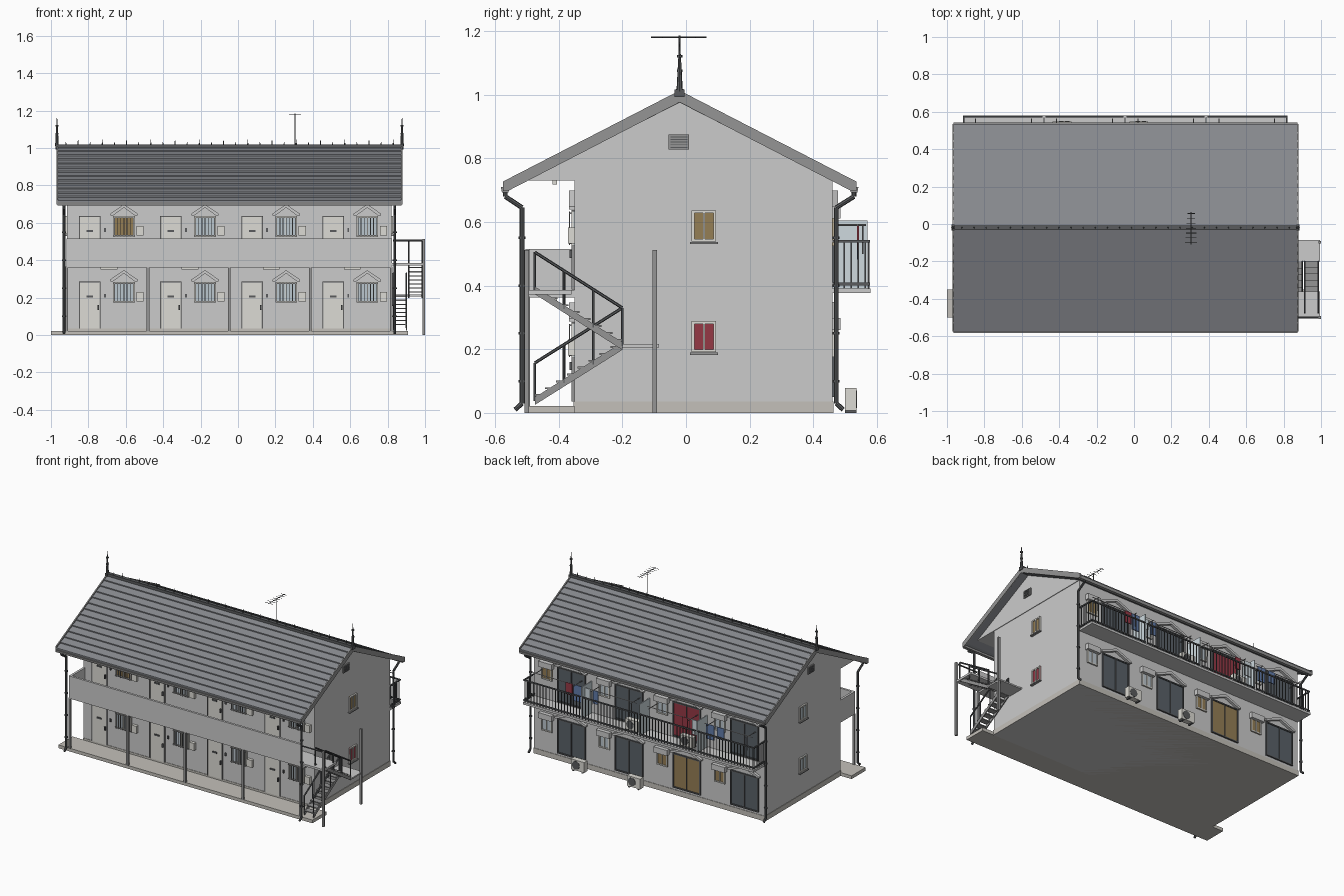
import bpy, bmesh
from mathutils import Vector, Matrix

if "Cube" in bpy.data.objects:
    bpy.data.objects.remove(bpy.data.objects["Cube"])

COL = {"dark": (.10, .105, .11), "tile": (.24, .25, .27), "trim": (.3, .3, .3), "wall": (.62, .62, .62),
       "stone": (.55, .53, .49), "cream": (.72, .71, .66), "pane": (.5, .57, .62), "glass": (.1, .12, .14),
       "brown": (.3, .21, .09), "red": (.3, .04, .06), "blue": (.12, .2, .4), "panel": (.62, .7, .74)}
mats, parts = {}, {}
for n, c in COL.items():
    mats[n] = bpy.data.materials.new(n)
    mats[n].diffuse_color = (*c, 1)

def part(name, mat):
    if name not in parts:
        parts[name] = (bmesh.new(), mat)
    return parts[name][0]

def box(name, mat, x0, x1, y0, y1, z0, z1):
    m = Matrix.Translation(((x0+x1)/2, (y0+y1)/2, (z0+z1)/2)) @ Matrix.Diagonal((abs(x1-x0), abs(y1-y0), abs(z1-z0), 1))
    bmesh.ops.create_cube(part(name, mat), size=1, matrix=m)

def prism(name, mat, prof, a, b, axis="x"):
    # profile is (y,z) swept along x, or (x,z) swept along y
    bm = part(name, mat)
    f = (lambda p, t: (t, p[0], p[1])) if axis == "x" else (lambda p, t: (p[0], t, p[1]))
    A, B = ([bm.verts.new(f(p, t)) for p in prof] for t in (a, b))
    bm.faces.new(A)
    bm.faces.new(B[::-1])
    for i in range(len(prof)):
        j = (i+1) % len(prof)
        bm.faces.new((A[j], A[i], B[i], B[j]))

def rod(name, mat, pts, r, n=6, r2=None):
    for p, q in zip(pts, pts[1:]):
        p, q = Vector(p), Vector(q)
        m = Matrix.Translation((p+q)/2) @ (q-p).to_track_quat('Z', 'Y').to_matrix().to_4x4()
        bmesh.ops.create_cone(part(name, mat), cap_ends=True, segments=n, radius1=r,
                              radius2=r if r2 is None else r2, depth=(q-p).length, matrix=m)

X0, X1, YF, YB, YR, P = -.915, .82, -.35, .46, -.02, .43375

def wbox(wall, name, mat, u0, u1, d0, d1, z0, z1):
    # box attached to a wall; d is the distance outwards
    if wall == "front": box(name, mat, u0, u1, YF-d1, YF-d0, z0, z1)
    elif wall == "back": box(name, mat, u0, u1, YB+d0, YB+d1, z0, z1)
    elif wall == "right": box(name, mat, X1+d0, X1+d1, u0, u1, z0, z1)
    else: box(name, mat, X0-d1, X0-d0, u0, u1, z0, z1)

def window(wall, name, frame, glass, u0, u1, z0, z1, t=.008):
    wbox(wall, name+"_pane_"+glass, glass, u0, u1, 0, .004, z0, z1)
    for a, b, c, d in ((u0, u0+t, z0, z1), (u1-t, u1, z0, z1), (u0+t, u1-t, z0, z0+t),
                       (u0+t, u1-t, z1-t, z1), ((u0+u1)/2-t/3, (u0+u1)/2+t/3, z0+t, z1-t)):
        wbox(wall, name+"_frame", frame, a, b, 0, .01, c, d)

def hood(name, cx, w, z, h, y0, y1):
    t = .016
    prism(name, "wall", [(cx-w, z), (cx, z+h), (cx+w, z), (cx+w, z-t*.6), (cx+w-t, z-t*.6), (cx, z+h-t*1.1),
                         (cx-w+t, z-t*.6), (cx-w, z-t*.6)], y0, y1, "y")

# main body, plinth and gable attic
box("walls", "wall", X0, X1, YF, YB, 0, .735)
box("plinth", "stone", X0-.003, X1+.003, YF-.003, YB+.003, 0, .035)
prism("gable_attic", "wall", [(-.525, .73), (.485, .73), (YR, .98)], X0-.004, X1+.004)

# stepped tile roof
RX0, RX1, N = -.965, .875, 13
def slope(s, run):
    pts = []
    for i in range(N):
        a, b = i/N, (i+1)/N
        pts += [(YR+s*run*a, 1.003-.29*a), (YR+s*run*b, 1.01-.29*b)]
    return pts
prism("tile_roof", "tile", slope(-1, .555)[::-1] + slope(1, .555)[1:] + [(.535, .695), (.5, .71), (YR, .975), (-.54, .71), (-.575, .695)], RX0, RX1)
for x in (RX0-.005, RX1-.003):
    prism("barge_boards", "trim", [(-.575, .727), (YR, 1.013), (.535, .727), (.535, .697), (.52, .697), (YR, .976), (-.56, .697), (-.575, .697)], x, x+.008)

# ridge cap, spikes and finials
box("ridge_cap", "dark", RX0, RX1, YR-.012, YR+.012, 1.0, 1.018)
for i in range(28):
    x = -.92+i*1.75/27
    rod("ridge_spikes", "dark", [(x, YR, 1.015), (x, YR, 1.045 if i % 2 else 1.032)], .004, 5, .0008)
for x in (-.968, .877):
    box("finials", "dark", x-.008, x+.008, YR-.016, YR+.016, .992, 1.016)
    rod("finials", "dark", [(x, YR, 1.01), (x, YR, 1.12)], .010, 8, .004)
    rod("finials", "dark", [(x, YR, 1.12), (x, YR, 1.165)], .004, 8, .0008)
    for z in (1.03, 1.075, 1.12):
        rod("finials", "dark", [(x, YR, z-.004), (x, YR, z+.004)], .009, 8)

# aerial
rod("aerial", "dark", [(.305, YR, 1.0), (.305, YR, 1.185)], .0028)
rod("aerial", "dark", [(.305, -.11, 1.18), (.305, .065, 1.18)], .002)
for i in range(7):
    y, w = -.1+i*.026, .032-.002*i
    rod("aerial", "dark", [(.305-w, y, 1.18), (.305+w, y, 1.18)], .0015, 4)

# gutters and downpipes
for s, ye, yw in ((-1, -.568, -.515), (1, .528, .472)):
    prism("gutters", "trim", [(ye-.014, .71), (ye-.01, .692), (ye+.01, .692), (ye+.014, .71)], RX0, RX1)
    for x in (-.93, .838):
        rod("downpipes", "dark", [(x, ye, .695), (x, ye, .68), (x, yw, .645), (x, yw, .03), (x, yw+s*.022, .01)], .0075, 8)
        for z in (.1, .25, .4, .55):
            rod("pipe_clips", "dark", [(x, yw, z-.004), (x, yw, z+.004)], .011, 8)

# front walkway: slabs, parapet, posts
box("ground_walkway", "stone", -1.0, .91, -.5, YF, 0, .022)
box("upper_walkway", "wall", X0, X1, -.495, YF, .362, .386)
box("parapet", "wall", X0-.003, X1+.003, -.505, -.49, .362, .515)
box("parapet", "wall", X0-.003, X0+.012, -.49, YF, .362, .515)
for i in range(5):
    x = X0+i*P
    box("walkway_posts", "trim", x-.007, x+.007, -.505, -.49, .02, .365)

# front doors and windows, two floors of four units
for i in range(4):
    ux = X0+i*P
    for f, zb in enumerate((.035, .387)):
        d0, d1, top = ux+.065, ux+.18, zb+.25
        wbox("front", "doors", "cream", d0+.005, d1-.005, 0, .006, zb, top-.005)
        for a, b, c, d in ((d0, d0+.006, zb, top), (d1-.006, d1, zb, top), (d0, d1, top-.006, top)):
            wbox("front", "door_frames", "trim", a, b, 0, .009, c, d)
        wbox("front", "door_handles", "dark", d0+.04, d0+.075, 0, .012, zb+.165, zb+.175)
        wbox("front", "door_handles", "dark", d1-.016, d1-.008, 0, .016, zb+.1, zb+.125)
        wbox("front", "intercoms", "dark", ux+.198, ux+.208, 0, .008, zb+.165, zb+.185)
        w0, w1 = ux+.247, ux+.363
        window("front", "front_window", "cream", "brown" if f and not i else "pane", w0, w1, zb+.138, zb+.248)
        for k in range(7):
            x = w0+.008+k*(w1-w0-.016)/6
            wbox("front", "window_bars", "trim", x-.002, x+.002, .014, .018, zb+.14, zb+.245)
        for z in (.145, .24):
            wbox("front", "window_bars", "trim", w0, w1, .008, .018, zb+z-.002, zb+z+.002)
        hood("front_hoods", (w0+w1)/2, .073, zb+.262, .05, YF-.018, YF)
        wbox("front", "meter_boxes", "cream", ux+.372, ux+.41, 0, .02, zb+.145, zb+.195)
        zl = (.355, .722)[f]
        box("ceiling_lamps", "cream", ux+.18, ux+.27, -.42, -.405, zl-.004, zl+.01)

# side windows and gable vents
for wall, c in (("right", ("red", "brown")), ("left", ("pane", "pane"))):
    for z, col in zip((.185, .533), c):
        window(wall, "side_window", "cream", col, .018, .095, z+.006, z+.103)
        wbox(wall, "side_sills", "trim", .012, .1, 0, .016, z-.003, z+.004)
    wbox(wall, "gable_vents", "trim", -.055, .01, 0, .012, .827, .875)
    for k in range(5):
        wbox(wall, "vent_louvres", "dark", -.049, .004, .01, .015, .833+k*.008, .836+k*.008)

# back glass doors and small windows
door_c = (("glass", "brown", "glass", "glass"), ("glass", "red", "glass", "glass"))
win_c = (("brown", "brown", "pane", "pane"), ("pane", "pane", "pane", "brown"))
for i in range(4):
    ux = X0+i*P
    for f, zb in enumerate((.05, .4)):
        window("back", "patio_door", "dark", door_c[f][i], ux+.045, ux+.255, zb, zb+.235)
        hood("back_hoods", ux+.15, .118, zb+.248, .05, YB, YB+.018)
        window("back", "back_window", "cream", win_c[f][i], ux+.295, ux+.375, zb+.125, zb+.225)
        wbox("back", "shutter_boxes", "wall", ux+.285, ux+.385, 0, .026, zb+.21, zb+.248)

# back balcony: slab, railings, dividers, clothes poles
box("balcony_slab", "wall", X0, X1, YB, .58, .376, .391)
for i in range(4):
    a, b = X0+i*P+.008, X0+(i+1)*P-.008
    for z in (.405, .54):
        box("balcony_rails", "dark", a, b, .57, .578, z-.004, z+.004)
    for k in range(19):
        x = a+.003+k*(b-a-.006)/18
        box("balcony_bars", "dark", x-.002, x+.002, .572, .576, .391, .54)
    if i:
        box("balcony_dividers", "panel", a-.011, a-.005, YB, .57, .391, .605)
    rod("clothes_poles", "wall", [(a+.03, .54, .59), (b-.03, .54, .59)], .003)
    for x in (a+.06, b-.06):
        rod("pole_arms", "trim", [(x, YB, .59), (x, .565, .59)], .003)
        rod("pole_arms", "trim", [(x, .555, .59), (x, .555, .5)], .002)
for x in (X0+.004, X1-.004):
    for z in (.405, .54):
        box("balcony_rails", "dark", x-.004, x+.004, YB, .578, z-.004, z+.004)
    for k in range(5):
        y = .475+k*.022
        box("balcony_bars", "dark", x-.002, x+.002, y-.002, y+.002, .391, .54)

# laundry
for x, w, h, c in ((.5, .05, .08, "red"), (.44, .06, .11, "blue"), (.36, .04, .07, "panel"), (.3, .04, .09, "blue"),
                   (-.37, .04, .08, "red"), (-.45, .05, .1, "panel"), (-.56, .06, .1, "blue"), (-.64, .05, .08, "blue")):
    box("laundry_"+c, c, x-w/2, x+w/2, .537, .543, .592-h, .592)

# air conditioner outdoor units
for x, y, z in ((.44, .518, 0), (.02, .518, 0), (.025, .53, .391), (-.385, .53, .391)):
    box("aircon_units", "cream", x-.05, x+.05, y-.018, y+.018, z+.008, z+.078)
    for s in (-.035, .035):
        box("aircon_feet", "dark", x+s-.005, x+s+.005, y-.018, y+.018, z, z+.008)
    rod("aircon_fans", "dark", [(x+.012, y+.017, z+.043), (x+.012, y+.02, z+.043)], .028, 16)

# outside staircase: two flights, landings, rails, posts
def flight(x0, x1, za, zb, ya, yb, rail_x):
    for x in (x0, x1-.006):
        prism("stair_stringers", "trim", [(ya, za-.012), (yb, zb-.012), (yb, zb+.012), (ya, za+.012)], x, x+.006)
    for k in range(8):
        t = (k+.5)/8
        y, z = ya+(yb-ya)*t, za+(zb-za)*t+.008
        box("stair_treads", "trim", x0, x1, y-.02, y+.02, z-.003, z+.003)
    for x in rail_x:
        rod("stair_rails", "dark", [(x, ya, za+.12), (x, yb, zb+.12)], .005)
        for k in range(4):
            y, z = ya+(yb-ya)*k/3, za+(zb-za)*k/3
            rod("stair_rails", "dark", [(x, y, z), (x, y, z+.12)], .004)
flight(.828, .903, .037, .21, -.475, -.2, (.831, .9))
flight(.91, .988, .21, .385, -.2, -.475, (.913, .985))
box("mid_landing", "wall", X1, .995, -.2, -.085, .206, .216)
box("top_landing", "wall", X1, .995, -.5, -.36, .372, .386)
for y in (-.098, -.5):
    box("stair_posts", "trim", .986, 1.0, y-.007, y+.007, 0, .512)
rod("landing_rail", "dark", [(.83, -.5, .505), (.99, -.5, .505)], .005)

# turn every collected part into an object
for name, (bm, mat) in parts.items():
    bmesh.ops.recalc_face_normals(bm, faces=bm.faces)
    me = bpy.data.meshes.new(name)
    bm.to_mesh(me)
    bm.free()
    me.materials.append(mats[mat])
    bpy.context.collection.objects.link(bpy.data.objects.new(name, me))

for m in bpy.data.materials:
    if m.users and not m.is_grease_pencil:
        m.use_nodes = True
        m.node_tree.nodes["Principled BSDF"].inputs["Base Color"].default_value = m.diffuse_color
